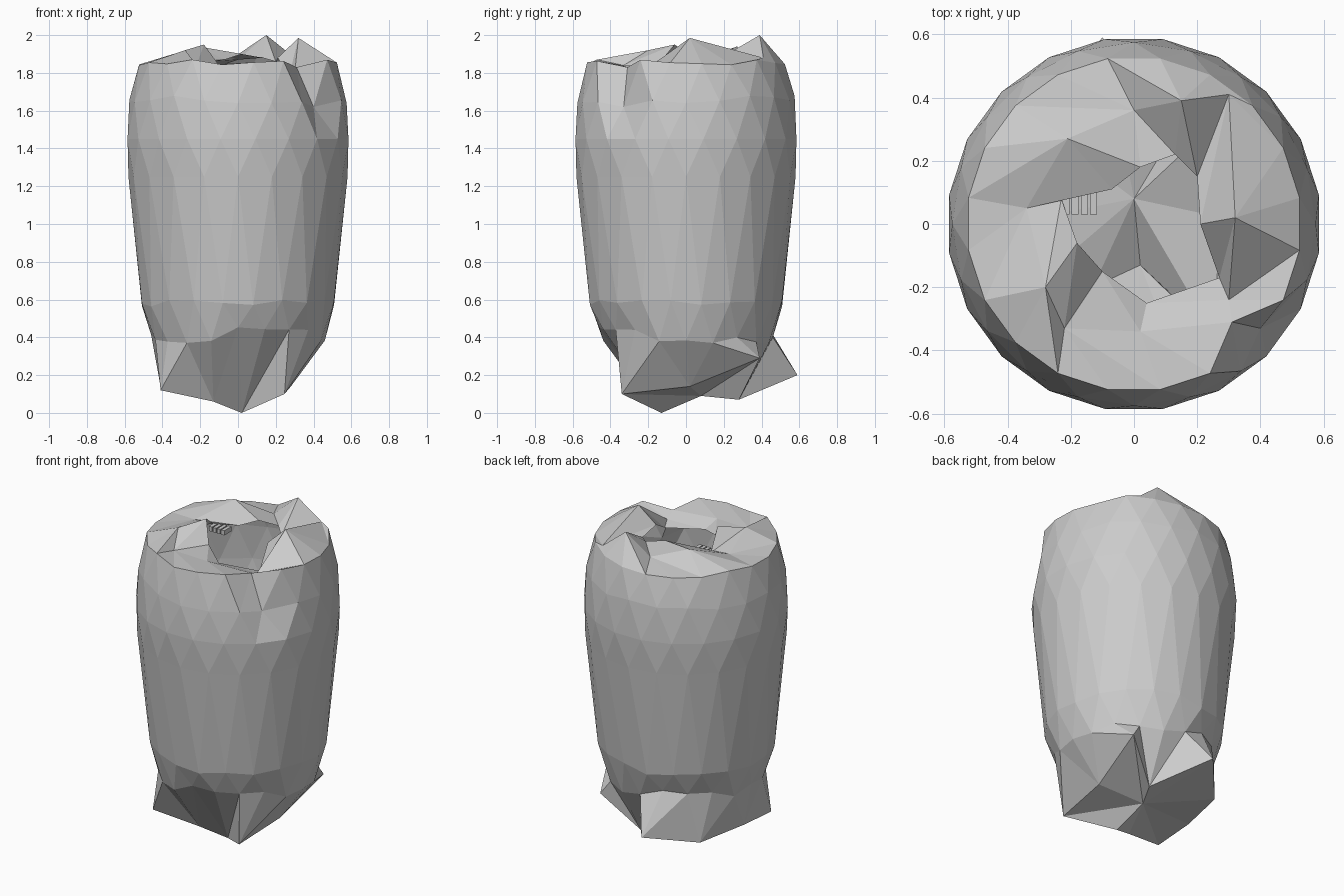
import bpy, bmesh, math, random

if "Cube" in bpy.data.objects:
    bpy.data.objects.remove(bpy.data.objects["Cube"])

random.seed(4)
N = 20

mat = bpy.data.materials.new("plain_grey")
mat.diffuse_color = (0.6, 0.6, 0.6, 1)
mat.use_nodes = True
mat.node_tree.nodes["Principled BSDF"].inputs["Base Color"].default_value = mat.diffuse_color

bm = bmesh.new()


def ring(z, r, half, jitter):
    out = []
    for i in range(N):
        a = 2 * math.pi * (i + (0.5 if half else 0)) / N
        out.append(bm.verts.new((r * math.cos(a), r * math.sin(a),
                                 z + random.uniform(-jitter, jitter))))
    return out


def tri(*v):
    bm.faces.new(v)


def loop(points):
    return [bm.verts.new(p) for p in points]


def fan(side, pts):
    # joins a 20 sided ring to a 10 point jagged loop
    for k, p in enumerate(pts):
        tri(side[2 * k - 1], side[2 * k], p)
        tri(side[2 * k], side[2 * k + 1], p)
        tri(side[2 * k + 1], pts[(k + 1) % 10], p)


def band(a, b):
    n = len(a)
    for i in range(n):
        j = (i + 1) % n
        tri(a[i], a[j], b[i])
        tri(a[j], b[j], b[i])


# Bulging side wall, alternate rings turned half a step
profile = [(0.41, 0.46, 0, 0.05), (0.58, 0.515, 1, 0.02), (1.25, 0.58, 0, 0),
           (1.45, 0.592, 1, 0), (1.66, 0.575, 0, 0.02), (1.855, 0.53, 1, 0.015)]
rings = [ring(*p) for p in profile]
for k in range(len(rings) - 1):
    low, up = rings[k], rings[k + 1]
    if profile[k][2]:
        up = up[1:] + up[:1]
    band(low, up)

# Dent in the front right edge
rings[5][17].co = (0.31, -0.31, 1.83)
rings[4][18].co = (0.40, -0.33, 1.62)

# Crumpled underside
bottom = loop([(0.28, 0.02, 0.14), (0.33, 0.39, 0.29), (0.12, 0.28, 0.07),
               (-0.10, 0.59, 0.20), (-0.33, 0.33, 0.13), (-0.41, 0.0, 0.14),
               (-0.41, -0.27, 0.12), (-0.13, -0.20, 0.06), (0.02, -0.13, 0.0),
               (0.246, -0.34, 0.10)])
fan(rings[0], bottom)
centre = bm.verts.new((0.0, 0.08, 0.09))
for i in range(10):
    tri(bottom[i], bottom[(i + 1) % 10], centre)

# Jagged pleated rim around an open mouth, the body is hollow
rim = loop([(0.32, 0.02, 1.985), (0.30, 0.41, 1.88), (0.15, 0.39, 2.0),
            (0.0, 0.36, 1.87), (-0.21, 0.27, 1.94), (-0.34, 0.05, 1.86),
            (-0.28, -0.20, 1.92), (-0.22, -0.33, 1.84), (0.02, -0.34, 1.84),
            (0.30, -0.24, 1.80)])
mouth = loop([(0.21, 0.0, 1.88), (0.20, 0.15, 1.86), (0.13, 0.22, 1.88),
              (0.02, 0.18, 1.90), (-0.07, 0.11, 1.87), (-0.23, 0.08, 1.85),
              (-0.18, -0.06, 1.95), (-0.10, -0.15, 1.84), (0.04, -0.25, 1.80),
              (0.27, -0.17, 1.78)])
fan(rings[5], rim)
band(rim, mouth)

bmesh.ops.recalc_face_normals(bm, faces=bm.faces)
me = bpy.data.meshes.new("crumpled_body")
bm.to_mesh(me)
bm.free()
me.materials.append(mat)
bpy.context.collection.objects.link(bpy.data.objects.new("crumpled_body", me))

# Small folded slats at the edge of the mouth
bm = bmesh.new()
for i in range(4):
    res = bmesh.ops.create_cube(bm, size=1)
    for v in res["verts"]:
        v.co = (v.co.x * 0.022 - 0.215 + i * 0.029, v.co.y * 0.07 + 0.065,
                v.co.z * 0.03 + 1.84)
me = bpy.data.meshes.new("mouth_slats")
bm.to_mesh(me)
bm.free()
me.materials.append(mat)
bpy.context.collection.objects.link(bpy.data.objects.new("mouth_slats", me))
